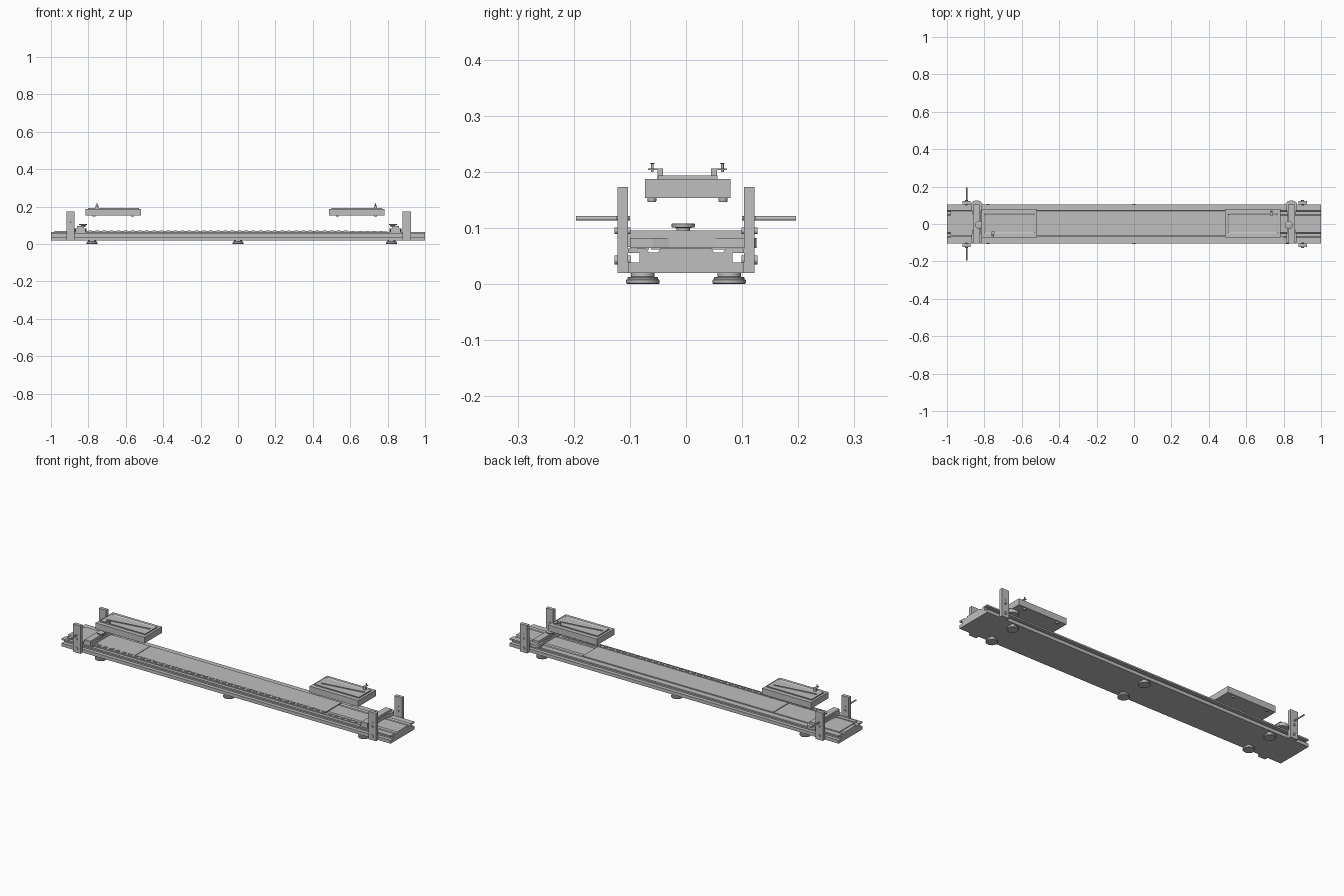
import bpy, bmesh, math
from mathutils import Matrix, Vector

if "Cube" in bpy.data.objects:
    bpy.data.objects.remove(bpy.data.objects["Cube"])

grey = bpy.data.materials.new("light_grey")
grey.use_nodes = True
COL = (0.52, 0.52, 0.52, 1)
grey.diffuse_color = COL
grey.node_tree.nodes["Principled BSDF"].inputs["Base Color"].default_value = COL


def finish(name, bm):
    bmesh.ops.recalc_face_normals(bm, faces=bm.faces)
    me = bpy.data.meshes.new(name)
    bm.to_mesh(me)
    bm.free()
    me.materials.append(grey)
    ob = bpy.data.objects.new(name, me)
    bpy.context.collection.objects.link(ob)
    return ob


def add_box(bm, x0, x1, y0, y1, z0, z1):
    m = Matrix.Translation(((x0 + x1) / 2, (y0 + y1) / 2, (z0 + z1) / 2))
    m = m @ Matrix.Diagonal((x1 - x0, y1 - y0, z1 - z0, 1))
    return bmesh.ops.create_cube(bm, size=1, matrix=m)["verts"]


def box(name, *dims):
    bm = bmesh.new()
    add_box(bm, *dims)
    return finish(name, bm)


def prism(name, pts, offset):
    """Extrude a closed outline of 3D points by an offset."""
    bm = bmesh.new()
    f = bm.faces.new([bm.verts.new(p) for p in pts])
    r = bmesh.ops.extrude_face_region(bm, geom=[f])
    bmesh.ops.translate(bm, vec=offset,
                        verts=[v for v in r["geom"] if isinstance(v, bmesh.types.BMVert)])
    return finish(name, bm)


def smooth(ob):
    bpy.ops.object.select_all(action="DESELECT")
    ob.select_set(True)
    bpy.context.view_layer.objects.active = ob
    bpy.ops.object.shade_smooth_by_angle(angle=math.radians(35))


def turned(name, loc, profile, axis="z", seg=24):
    """Stack of rings (radius, height) about z, or laid along y."""
    bm = bmesh.new()
    rings = [[bm.verts.new((r * math.cos(2 * math.pi * i / seg),
                            r * math.sin(2 * math.pi * i / seg), h)) for i in range(seg)]
             for r, h in profile]
    for a, b in zip(rings, rings[1:]):
        for i in range(seg):
            j = (i + 1) % seg
            bm.faces.new((a[i], a[j], b[j], b[i]))
    bm.faces.new(rings[0])
    bm.faces.new(rings[-1])
    if axis == "y":
        bm.transform(Matrix.Rotation(-math.pi / 2, 4, "X"))
    bm.transform(Matrix.Translation(loc))
    ob = finish(name, bm)
    smooth(ob)
    return ob


# Base extrusion: side slots and two shallow top grooves
half = [(0.103, 0.02), (0.103, 0.038), (0.083, 0.038), (0.083, 0.055), (0.103, 0.055),
        (0.103, 0.063), (0.071, 0.063), (0.066, 0.056), (0.05, 0.056), (0.046, 0.063)]
section = half + [(-y, z) for y, z in reversed(half)]
prism("base_rail", [(-1, y, z) for y, z in section], (2, 0, 0))

# Deck plates with a seam, and a scale strip along the front edge
box("deck_end", -0.98, -0.582, -0.062, 0.07, 0.062, 0.067)
box("deck_main", -0.578, 0.58, -0.062, 0.07, 0.062, 0.068)
box("scale_strip", -0.98, 0.58, -0.086, -0.066, 0.062, 0.069)
box("scale_strip_end", 0.58, 0.80, -0.086, -0.066, 0.062, 0.066)
bm = bmesh.new()
for i in range(42):
    x = -0.80 + i * 0.038
    top = 0.073 if x < 0.57 else 0.069
    add_box(bm, x, x + 0.018, -0.082, -0.070, 0.066, top)
finish("scale_teeth", bm)

# Round feet
for x in (-0.78, 0, 0.82):
    for y in (-0.077, 0.077):
        turned("foot", (x, y, 0), [(0.028, 0), (0.03, 0.002), (0.03, 0.007), (0.027, 0.009),
                                   (0.027, 0.012), (0.021, 0.013), (0.021, 0.021)])

# Upright posts with screws, and long rods on one end
for x in (-0.895, 0.902):
    for s in (-1, 1):
        inner, outer = 0.103 * s, 0.122 * s
        box("post", x - 0.022, x + 0.022, min(inner, outer), max(inner, outer), 0.02, 0.173)
        for z, r in ((0.043, 0.008), (0.095, 0.006)):
            turned("post_screw", (x, 0.113 * s, z), [(r, -0.014), (r, 0.014)], "y", 16)
        if x < 0:
            turned("side_rod", (x, 0.148 * s, 0.117),
                   [(0.004, -0.048), (0.004, 0.048)], "y", 12)
        else:
            turned("post_pin", (x, 0.113 * s, 0.117),
                   [(0.004, -0.011), (0.004, 0.011)], "y", 12)

# Cross clamps with a rounded tail and a knob
clamp_half = [(0.027, -0.1), (0.027, -0.06), (0.02, -0.03), (0.02, 0.05), (0.03, 0.09),
              (0.031, 0.108), (0.022, 0.12), (0.008, 0.126)]
for s in (-1, 1):
    cx = 0.842 * s
    outline = clamp_half + [(-x, y) for x, y in reversed(clamp_half)]
    prism("clamp_arm", [(cx + x, y, 0.064) for x, y in outline], (0, 0, 0.018))
    box("clamp_bar", cx - 0.018, cx + 0.018, -0.104, 0.104, 0.066, 0.095)
    turned("clamp_knob", (cx - 0.014 * s, -0.005, 0.092),
           [(0.012, 0), (0.012, 0.008), (0.02, 0.009), (0.021, 0.011), (0.021, 0.015), (0.019, 0.016)])

# Floating trays, each with a recessed lid, feet and a hook pin
for x0, x1, s in ((-0.815, -0.518, -1), (0.487, 0.782, 1)):
    bm = bmesh.new()
    add_box(bm, x0, x1, -0.073, 0.079, 0.153, 0.187)
    finish("tray_body", bm)
    # Lid: tapered plate with a sunken centre
    bm = bmesh.new()
    add_box(bm, x0 + 0.012, x1 - 0.012, -0.05, 0.056, 0.185, 0.193)
    bm.faces.ensure_lookup_table()
    top = max(bm.faces, key=lambda f: f.calc_center_median().z)
    bmesh.ops.inset_region(bm, faces=[top], thickness=0.012)
    bmesh.ops.translate(bm, verts=top.verts[:], vec=(0, 0, -0.005))
    finish("tray_lid", bm)
    # Thin wedge across the lid
    a, b = x0 + 0.03, x1 - 0.03
    prism("tray_wedge", [(a, -0.018, 0.187), (b, 0.018, 0.187), (b, 0.022, 0.187), (a, -0.012, 0.187)],
          (0, 0, 0.005))
    for fx in (x0 + 0.046, x1 - 0.046):
        for fy in (-0.061, 0.066):
            turned("tray_foot", (fx, fy, 0.146), [(0.007, 0), (0.008, 0.002), (0.008, 0.008)], seg=16)
    # Bracket and hook pin
    px = -0.755 if s < 0 else 0.735
    by = -0.046 if s < 0 else 0.05
    py = -0.06 if s < 0 else 0.065
    box("bracket_post", px - 0.008, px + 0.008, by - 0.005, by + 0.005, 0.186, 0.206)
    box("bracket_arm", px - 0.006, px + 0.006, min(by, py + 0.008 * s), max(by, py + 0.008 * s),
        0.203, 0.206)
    turned("hook_pin", (px, py, 0.2), [(0.0025, 0), (0.0025, 0.014), (0.004, 0.0145), (0.004, 0.0155)], seg=12)
